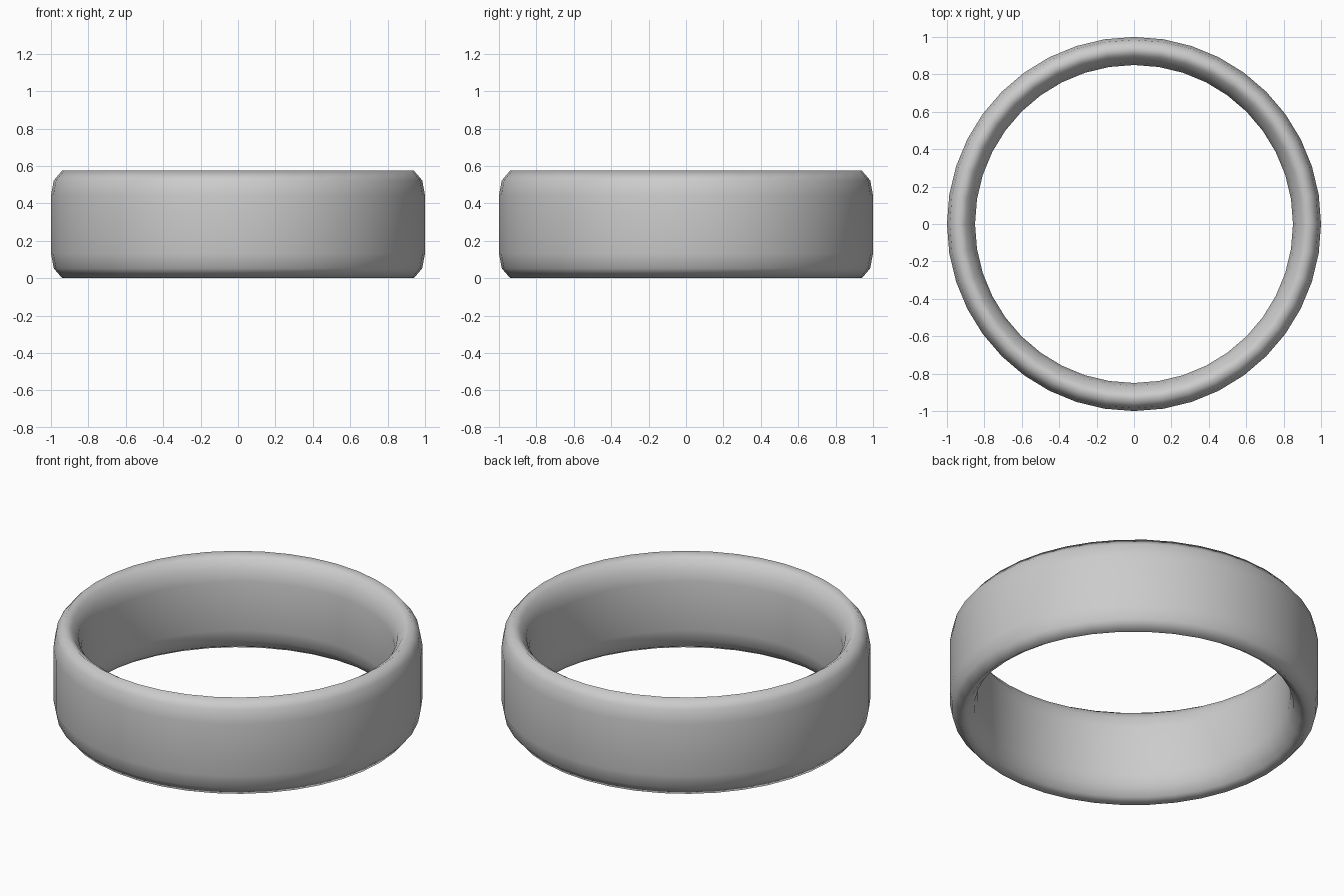
import bpy, bmesh, math

if "Cube" in bpy.data.objects:
    bpy.data.objects.remove(bpy.data.objects["Cube"])

SEGMENTS = 40
MID_Z = 0.288
# Upper half of the band cross-section (radius, height above middle), outside to inside
upper = [(1.0, 0.155), (0.985, 0.235), (0.94, 0.288),
         (0.90, 0.262), (0.865, 0.215), (0.85, 0.145)]
profile = upper + [(r, -h) for r, h in reversed(upper)]

# Ring band: revolve the closed cross-section around z
bm = bmesh.new()
rings = []
for i in range(SEGMENTS):
    a = 2 * math.pi * i / SEGMENTS
    rings.append([bm.verts.new((r * math.cos(a), r * math.sin(a), MID_Z + h))
                  for r, h in profile])
n = len(profile)
for i in range(SEGMENTS):
    a, b = rings[i], rings[(i + 1) % SEGMENTS]
    for j in range(n):
        k = (j + 1) % n
        bm.faces.new((a[j], b[j], b[k], a[k]))
bmesh.ops.recalc_face_normals(bm, faces=bm.faces)
for f in bm.faces:
    f.smooth = True

mesh = bpy.data.meshes.new("ring_band")
bm.to_mesh(mesh)
bm.free()
band = bpy.data.objects.new("ring_band", mesh)
bpy.context.collection.objects.link(band)
